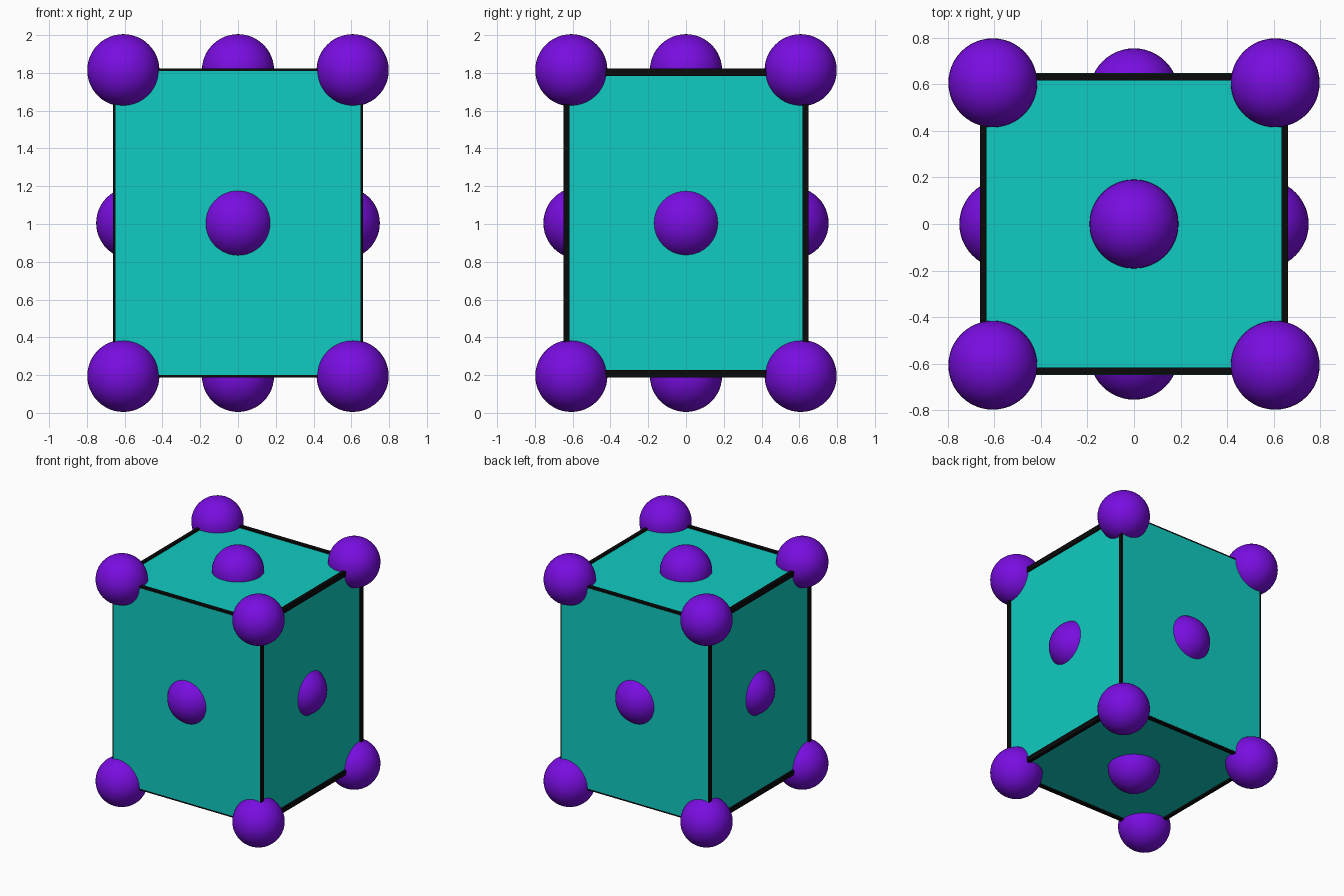
import bpy
from itertools import product

if "Cube" in bpy.data.objects:
    bpy.data.objects.remove(bpy.data.objects["Cube"])


def material(name, rgb):
    m = bpy.data.materials.new(name)
    m.diffuse_color = (*rgb, 1)
    m.use_nodes = True
    m.node_tree.nodes["Principled BSDF"].inputs["Base Color"].default_value = m.diffuse_color
    return m


TEAL = material("teal", (0.005, 0.6, 0.54))
BLACK = material("black", (0.003, 0.003, 0.003))
PURPLE = material("purple", (0.19, 0.004, 0.75))


def box(name, centre, size, mat):
    bpy.ops.mesh.primitive_cube_add(size=1, location=centre)
    ob = bpy.context.object
    ob.name = name
    ob.scale = size
    bpy.ops.object.transform_apply(location=False, rotation=False, scale=True)
    ob.data.materials.append(mat)


def ball(name, centre):
    bpy.ops.mesh.primitive_uv_sphere_add(segments=48, ring_count=24, radius=0.191, location=centre)
    ob = bpy.context.object
    ob.name = name
    bpy.ops.object.shade_smooth()
    ob.data.materials.append(PURPLE)


MID = 1.005                      # height of the body's centre
SIGNS = list(product((-1, 1), repeat=2))

# Solid body
box("body", (0, 0, MID), (1.298, 1.298, 1.61), TEAL)

# Edge bars: proud of the side, top and bottom faces, tucked behind front and back
bx, by, bz = 0.647, 0.632, 0.798
wx, wy, wz = 0.028, 0.031, 0.040
for a, b in SIGNS:
    box("edge_bar_x", (0, a * by, MID + b * bz), (2 * bx + wx, wy, wz), BLACK)
    box("edge_bar_y", (a * bx, 0, MID + b * bz), (wx, 2 * by + wy, wz), BLACK)
    box("edge_bar_z", (a * bx, b * by, MID), (wx, wy, 2 * bz + wz), BLACK)

# Balls on the eight corners
for sx, sy, sz in product((-1, 1), repeat=3):
    ball("corner_ball", (sx * 0.607, sy * 0.607, MID + sz * 0.809))

# Balls sunk into the six faces
for s in (-1, 1):
    ball("side_ball", (s * 0.56, 0, MID))
    ball("front_back_ball", (0, s * 0.564, MID))
    ball("top_bottom_ball", (0, 0, MID + s * 0.809))
